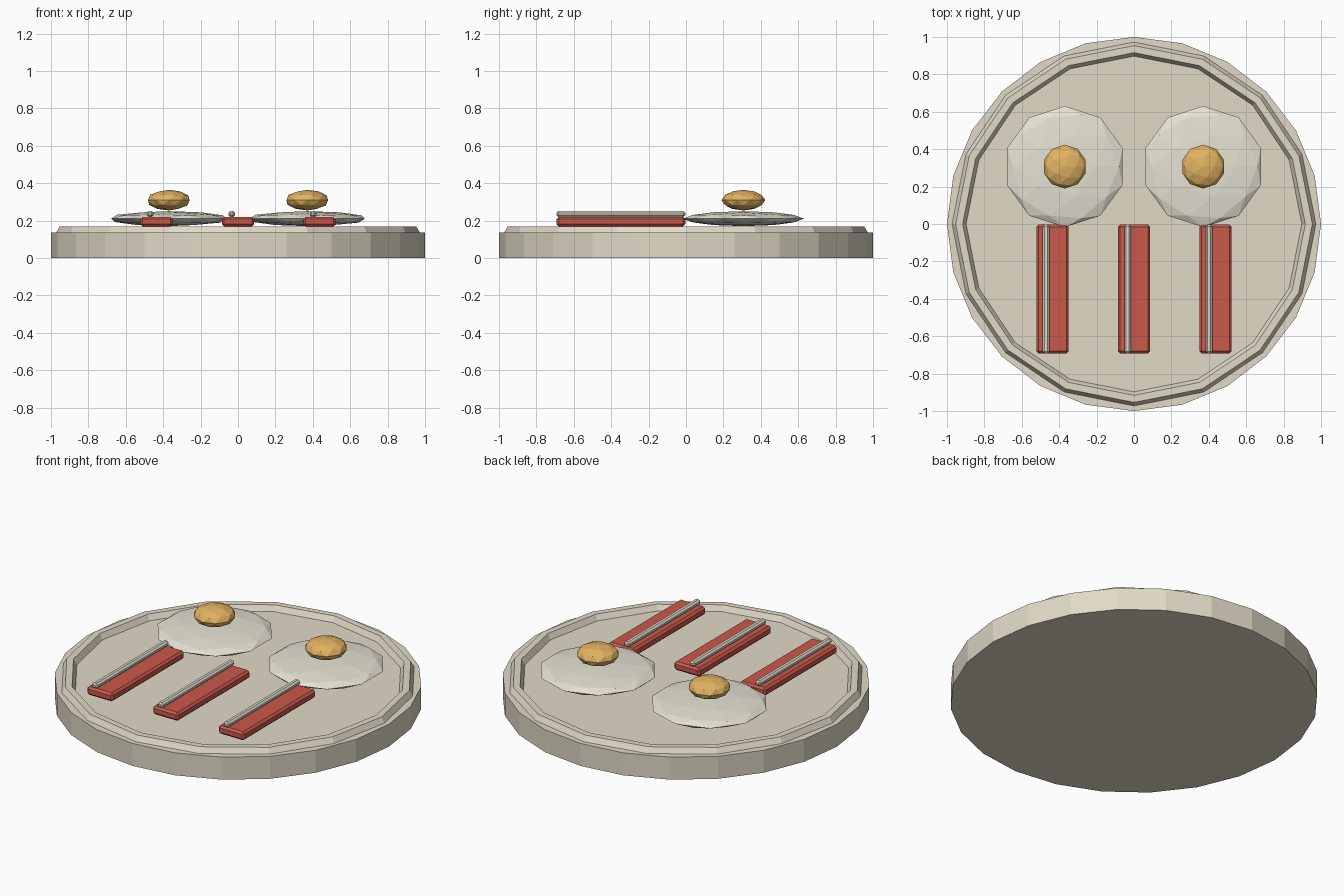
import bpy

if "Cube" in bpy.data.objects:
    bpy.data.objects.remove(bpy.data.objects["Cube"], do_unlink=True)


def material(name, color):
    m = bpy.data.materials.new(name)
    m.use_nodes = True
    m.diffuse_color = (*color, 1)
    m.node_tree.nodes["Principled BSDF"].inputs["Base Color"].default_value = (*color, 1)
    return m


CERAMIC = material("cream ceramic", (0.75, 0.70, 0.57))
WHITE = material("egg white", (0.79, 0.76, 0.65))
YOLK = material("yolk gold", (0.76, 0.45, 0.12))
MEAT = material("bacon red", (0.60, 0.10, 0.07))
FAT = material("bacon fat", (0.74, 0.70, 0.60))


def finish(name, mat):
    ob = bpy.context.object
    ob.name = name
    ob.data.materials.append(mat)
    return ob


def blob(name, location, radius, half_height, mat):
    """Faceted, flattened ball."""
    bpy.ops.mesh.primitive_ico_sphere_add(subdivisions=2, radius=1, location=location)
    ob = finish(name, mat)
    ob.scale = (radius, radius, half_height)


def bar(name, location, size, bevel, mat):
    """Box with chamfered edges."""
    bpy.ops.mesh.primitive_cube_add(size=1, location=location)
    ob = finish(name, mat)
    ob.scale = size
    bpy.ops.object.transform_apply(location=False, rotation=False, scale=True)
    mod = ob.modifiers.new("chamfer", "BEVEL")
    mod.width = bevel
    mod.segments = 1


# Plate with a raised faceted rim
bpy.ops.mesh.primitive_cylinder_add(vertices=24, radius=1, depth=0.135, location=(0, 0, 0.0675))
finish("plate", CERAMIC)
bpy.ops.mesh.primitive_torus_add(major_segments=16, minor_segments=6, major_radius=0.935,
                                 minor_radius=0.0375, location=(0, 0, 0.135))
finish("plate_rim", CERAMIC)

# Two fried eggs
for side, x in (("right", -0.37), ("left", 0.37)):
    blob(side + "_egg_white", (x, 0.307, 0.21), 0.324, 0.04, WHITE)
    blob(side + "_egg_yolk", (x, 0.307, 0.309), 0.117, 0.055, YOLK)

# Three bacon strips, each with a ridge of fat
for side, x in (("right", -0.436), ("middle", 0), ("left", 0.436)):
    bar(side + "_bacon", (x, -0.348, 0.194), (0.172, 0.688, 0.051), 0.012, MEAT)
    bar(side + "_bacon_fat", (x - 0.034, -0.348, 0.235), (0.036, 0.688, 0.032), 0.01, FAT)
